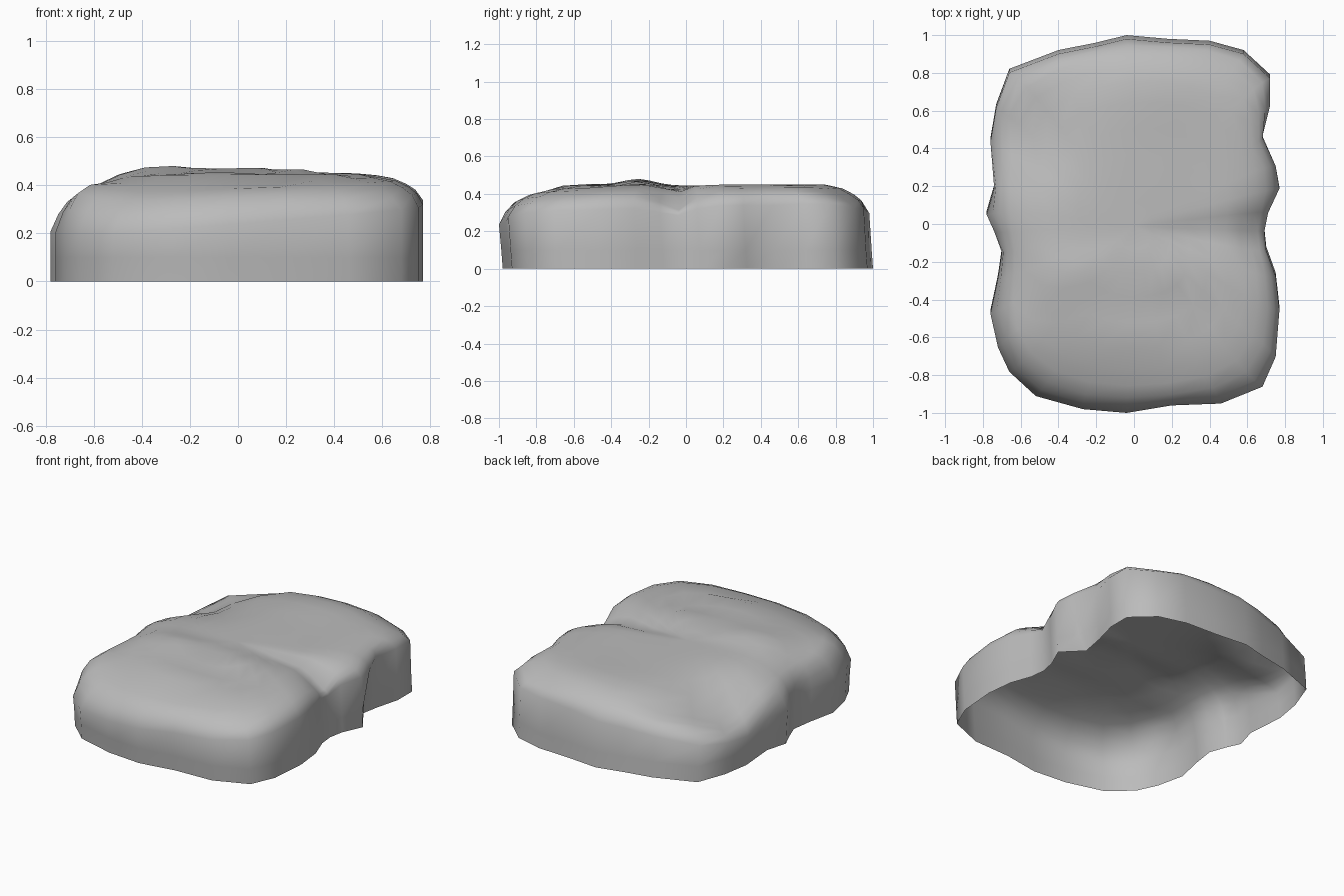
import bpy
import bmesh
from math import exp

default_cube = bpy.data.objects.get("Cube")
if default_cube:
    bpy.data.objects.remove(default_cube, do_unlink=True)

# Plan outline of the slab, anticlockwise, in hundredths
OUTLINE = [
    (-4, -100), (20, -96), (46, -95), (68, -86), (75, -70), (77, -45),
    (75, -27), (70, -13), (69, -3), (71, 7), (77, 20), (75, 32),
    (68, 48), (72, 64), (72, 79), (58, 92), (40, 97), (18, 98),
    (-4, 100), (-20, 96), (-40, 92), (-66, 82), (-73, 63), (-76, 45),
    (-74, 20), (-78, 6), (-74, -3), (-70, -14), (-72, -28), (-76, -47),
    (-72, -65), (-66, -78), (-52, -91), (-27, -98),
]

# Rings from the foot to the crown: inward scale, height, share of the side tilt
RINGS = [
    (1, 0, 0), (1, .1, 0), (1, .27, 1), (.975, .33, .8), (.935, .37, .6),
    (.875, .4, .5), (.79, .42, .4), (.68, .44, .2), (.54, .445, 0),
    (.4, .445, 0), (.26, .445, 0), (.13, .445, 0),
]

# Swells and hollows of the crown: x, y, width, depth, height
SWELLS = [
    (-.28, -.25, .25, .12, .035),   # left ridge
    (.15, -.27, .2, .1, .03),       # right ridge
    (.2, -.43, .25, .07, -.025),    # hollow before the ridges
    (-.1, -.58, .4, .1, .015),      # front swell
    (-.7, -.62, .15, .2, .05),      # raised front corner
    (-.65, .5, .3, .25, -.13),      # sloping back shoulder
    (.62, .95, .2, .15, -.07),      # lowered back corner
    (.2, .78, .4, .12, .015),       # back edge swell
    (.7, -.05, .15, .1, -.11),      # side notch
    (.4, -.04, .22, .06, -.03),     # crease leading to the notch
    (-.37, .8, .06, .07, -.04),     # small dent
    (.12, -.77, .08, .05, -.02),    # front chip
]


def swell(x, y):
    return sum(h * exp(-((x - cx) / w) ** 2 - ((y - cy) / d) ** 2)
               for cx, cy, w, d, h in SWELLS)


def slab_point(px, py, scale, height, tilt):
    x, y = px * scale, py * scale
    z = height + tilt * (.08 * x + .03 * y)
    # Undercut fold at the foot of the side wall
    if height < .2:
        fold = exp(-((y - .34) / .07) ** 2) if x > 0 else 0
        x -= .11 * fold * (1 - height / .2)
    else:
        z += swell(x, y) * min(1, (height - .2) / .2)
    # The walls lean slightly towards the front
    lean = .01 - .02 * min(1, height / .27)
    return x, y * .99 + lean, z


def soften(points):
    """Ease the kinks of the outline on the way up to the crown."""
    count = len(points)
    return [tuple((a + 4 * b + c) / 6 for a, b, c in
                  zip(points[i - 1], points[i], points[(i + 1) % count]))
            for i in range(count)]


def build_slab():
    bm = bmesh.new()
    count = len(OUTLINE)
    plan = [(px / 100, py / 100) for px, py in OUTLINE]
    rings = []
    for ring in RINGS:
        if ring[0] < 1:
            plan = soften(plan)
        rings.append([bm.verts.new(slab_point(*p, *ring)) for p in plan])
    for lower, upper in zip(rings, rings[1:]):
        for i in range(count):
            j = (i + 1) % count
            bm.faces.new((lower[i], lower[j], upper[j], upper[i]))
    # Close the crown, leaving the underside open
    crown = bm.verts.new(slab_point(0, 0, 0, .445, 0))
    for i in range(count):
        bm.faces.new((rings[-1][i], rings[-1][(i + 1) % count], crown))
    for face in bm.faces:
        face.smooth = True
    mesh = bpy.data.meshes.new("rock_slab")
    bm.to_mesh(mesh)
    bm.free()
    slab = bpy.data.objects.new("rock_slab", mesh)
    bpy.context.collection.objects.link(slab)
    return slab


# Stone material
stone = bpy.data.materials.new("stone_grey")
stone.use_nodes = True
grey = (.5, .5, .5, 1)
stone.diffuse_color = grey
stone.node_tree.nodes["Principled BSDF"].inputs["Base Color"].default_value = grey

rock = build_slab()
rock.data.materials.append(stone)
